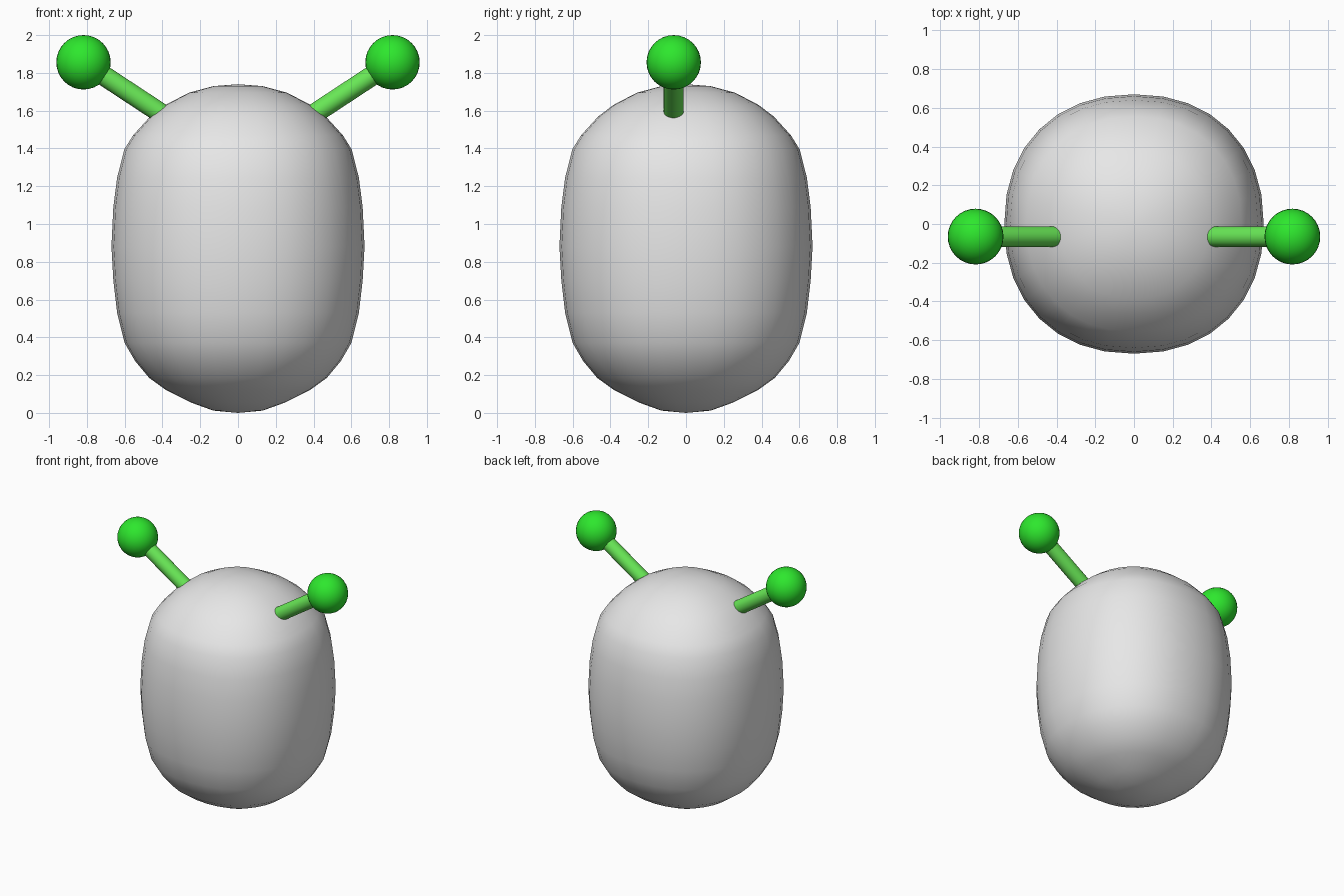
import bpy, bmesh, math
from mathutils import Vector

if "Cube" in bpy.data.objects:
    bpy.data.objects.remove(bpy.data.objects["Cube"], do_unlink=True)


def material(name, color):
    m = bpy.data.materials.new(name)
    m.use_nodes = True
    m.diffuse_color = (*color, 1)
    m.node_tree.nodes["Principled BSDF"].inputs["Base Color"].default_value = (*color, 1)
    return m


grey = material("light grey", (0.8, 0.8, 0.8))
green = material("bright green", (0.03, 0.9, 0.03))
pale_green = material("pale green", (0.15, 0.86, 0.1))


def finish(name, bm, mat):
    bmesh.ops.recalc_face_normals(bm, faces=bm.faces)
    mesh = bpy.data.meshes.new(name)
    bm.to_mesh(mesh)
    bm.free()
    mesh.materials.append(mat)
    for p in mesh.polygons:
        p.use_smooth = True
    ob = bpy.data.objects.new(name, mesh)
    bpy.context.collection.objects.link(ob)
    return ob


# Body: rounded-square rings lofted along a (half width, height) profile
PROFILE = [(0.13, 0.012), (0.25, 0.055), (0.38, 0.12), (0.47, 0.185),
           (0.545, 0.275), (0.6, 0.37), (0.64, 0.53), (0.66, 0.7),
           (0.67, 0.88), (0.66, 1.09), (0.64, 1.245), (0.602, 1.395),
           (0.555, 1.47), (0.466, 1.568), (0.385, 1.63), (0.26, 1.695),
           (0.13, 1.73)]
SIDES = 32
ROUNDNESS = 2 / 2.2


def rounded(v):
    return math.copysign(abs(v) ** ROUNDNESS, v) if abs(v) > 1e-6 else 0


bm = bmesh.new()
rings = []
for r, z in PROFILE:
    ring = []
    for i in range(SIDES):
        a = math.tau * i / SIDES
        ring.append(bm.verts.new((r * rounded(math.cos(a)), r * rounded(math.sin(a)), z)))
    rings.append(ring)
bottom = bm.verts.new((0, 0, 0))
top = bm.verts.new((0, 0, 1.74))
for i in range(SIDES):
    j = (i + 1) % SIDES
    for lo, hi in zip(rings, rings[1:]):
        bm.faces.new((lo[i], lo[j], hi[j], hi[i]))
    bm.faces.new((bottom, rings[0][j], rings[0][i]))
    bm.faces.new((top, rings[-1][i], rings[-1][j]))
finish("body", bm, grey)

# Antennae: a slanted stalk and a ball on each side
for side, label in ((1, "left"), (-1, "right")):
    tip = Vector((side * 0.818, -0.065, 1.856))
    root = Vector((side * 0.33, -0.065, 1.535))
    axis = tip - root

    bm = bmesh.new()
    bmesh.ops.create_uvsphere(bm, u_segments=32, v_segments=16, radius=0.144)
    finish(label + "_antenna_ball", bm, green).location = tip

    bm = bmesh.new()
    bmesh.ops.create_cone(bm, cap_ends=False, segments=32, radius1=0.053,
                          radius2=0.053, depth=axis.length)
    stalk = finish(label + "_antenna_stalk", bm, pale_green)
    stalk.location = (tip + root) / 2
    stalk.rotation_mode = "QUATERNION"
    stalk.rotation_quaternion = axis.to_track_quat("Z", "Y")
